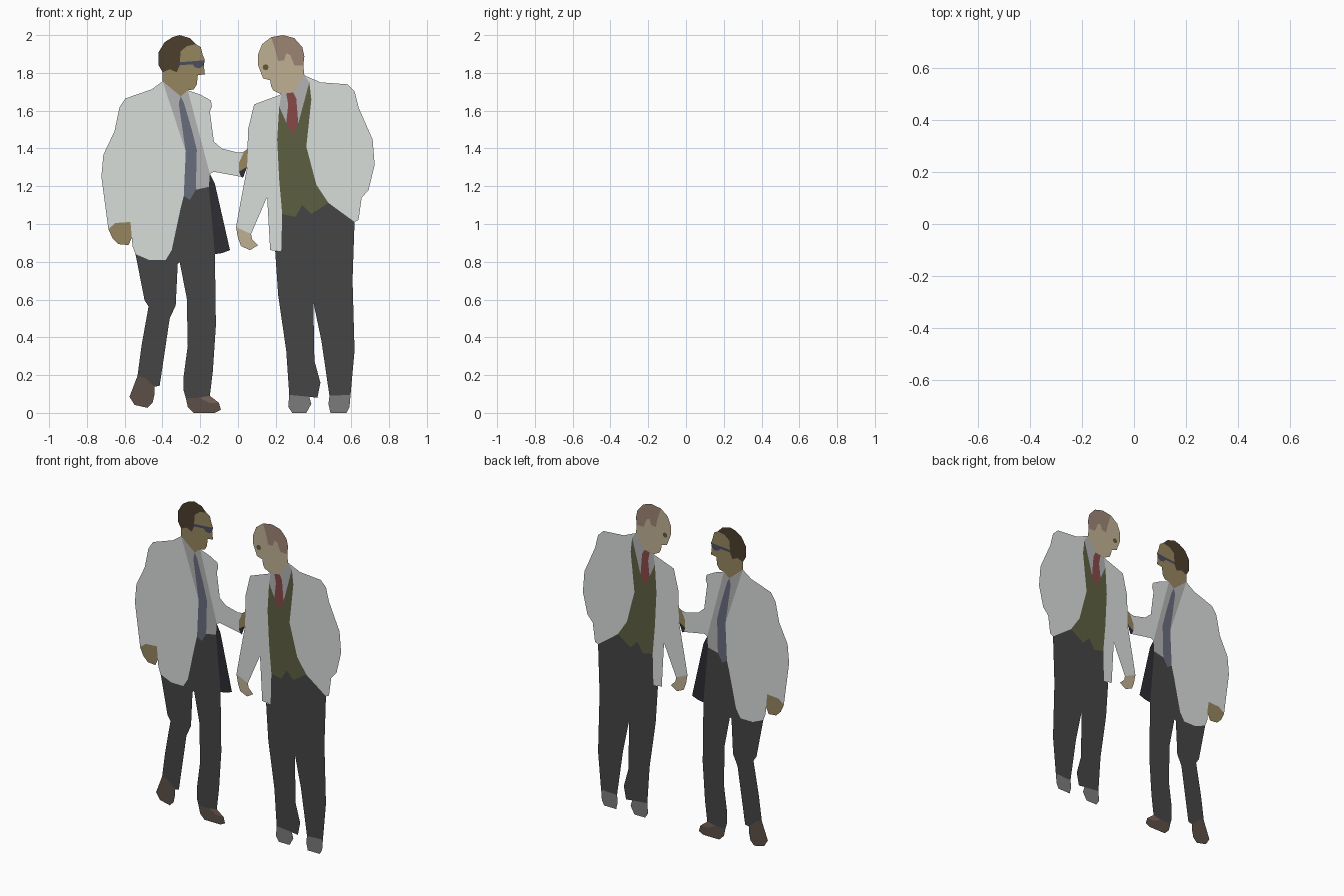
import bpy, bmesh, math

if "Cube" in bpy.data.objects:
    bpy.data.objects.remove(bpy.data.objects["Cube"])

UNIT = 2 / 376          # one drawing unit in model units
CX, BASE = 238, 412     # drawing centre line and ground line (drawing z runs down)
mats = {}


def material(name, hexcol):
    if name not in mats:
        m = bpy.data.materials.new(name)
        srgb = [int(hexcol[i:i + 2], 16) / 255 for i in (0, 2, 4)]
        m.diffuse_color = [((c + 0.055) / 1.055) ** 2.4 for c in srgb] + [1]
        m.use_nodes = True
        m.node_tree.nodes["Principled BSDF"].inputs["Base Color"].default_value = m.diffuse_color
        mats[name] = m
    return mats[name]


COLOURS = dict(coat="d8ddd9", trousers="454545", lining="2e2e34", shirt="b2b2b4",
               dark_skin="96865f", brown_hair="4c3f2c", glasses="4a4d5e", blue_tie="686d7c",
               brown_shoe="5c5047", shoe_top="7a6258", pale_skin="bfb092", grey_hair="9d8574",
               red_tie="874848", vest="5c5f40", grey_shoe="7b7b7b", eye="5c5a38")


def flat(name, colour, pts, y=0.0):
    """One flat cut-out panel facing -y."""
    bm = bmesh.new()
    f = bm.faces.new([bm.verts.new(((x - CX) * UNIT, y, (BASE - z) * UNIT)) for x, z in pts])
    f.normal_update()
    if f.normal.y > 0:
        f.normal_flip()
    bmesh.ops.triangulate(bm, faces=[f])
    me = bpy.data.meshes.new(name)
    bm.to_mesh(me)
    bm.free()
    me.materials.append(material(colour, COLOURS[colour]))
    ob = bpy.data.objects.new(name, me)
    bpy.context.collection.objects.link(ob)
    return ob


def rev(border):
    return border[::-1]


# ---- left figure: borders shared by neighbouring panels
hairline = [(196, 45), (187, 47), (181, 52), (180, 63)]
sideburn = [(180, 66), (177, 73), (170, 70), (163, 73)]
glasses_top = [(180, 63), (193, 62), (205, 61)]
glasses_low = [(204, 66), (200, 69), (195, 68), (193, 65), (180, 66)]
neck_l = [(163, 82), (181, 97), (188, 91)]
tie_left = [(181, 97), (179, 104), (186, 152), (184, 196)]
tie_right = [(181, 97), (184, 103), (192, 130), (197, 150), (196, 190)]
tie_tip = [(184, 196), (190, 200), (196, 190)]
coat_hem = [(184, 196), (181, 208), (172, 250), (166, 260), (150, 260), (136, 254)]
cuff_l = [(131, 222), (116, 223), (109, 229)]

# head
flat("left_hair", "brown_hair", [(163, 73), (159, 66), (159, 53), (165, 43), (173, 38), (180, 36),
                                 (190, 39)] + hairline + sideburn[:-1])
flat("left_upper_face", "dark_skin", hairline + glasses_top[1:] + [(203, 56), (201, 48)])
flat("left_glasses", "glasses", glasses_top + glasses_low)
flat("left_lower_face", "dark_skin", glasses_low + sideburn[1:] + neck_l
     + [(194, 90), (197, 85), (198, 76), (205, 75)])

# shirt and tie
flat("left_shirt_side", "shirt", [(163, 82)] + tie_left[:3])
flat("left_tie", "blue_tie", tie_left + tie_tip[1:-1] + rev(tie_right)[:-1])
flat("left_shirt_front", "shirt", tie_right + [(209, 187), (210, 174), (188, 91)])

# coat
flat("left_coat_front", "coat", [(163, 82), (152, 90), (126, 99), (120, 108), (115, 132), (104, 155),
                                 (102, 177)] + rev(cuff_l) + [(133, 246)] + rev(coat_hem)
     + [(186, 152)])
flat("left_coat_arm", "coat", [(188, 91), (200, 95), (211, 101), (212, 107), (210, 112), (214, 142),
                               (222, 149), (238, 153), (244, 152), (239, 163), (239, 172),
                               (241, 177), (214, 172), (210, 174)])
flat("left_coat_lining", "lining", [(210, 174), (215, 184), (230, 250), (222, 253), (215, 254),
                                    (209, 187)])

# hands
flat("left_hand_low", "dark_skin", cuff_l + [(113, 238), (119, 244), (129, 245), (133, 236)])
flat("left_hand_reaching", "dark_skin", [(244, 152), (248, 149), (247, 167), (239, 172), (239, 163)])
flat("left_cuff_shadow", "lining", [(239, 172), (247, 167), (243, 178), (241, 177)])

# trousers and shoes
flat("left_trousers", "trousers", rev(coat_hem)[:-1] + tie_tip + [
    (209, 187), (215, 254), (216, 325), (213, 370), (210, 395), (199, 397), (186, 397), (184, 390),
    (184, 375), (188, 345), (187, 298), (180, 262), (178, 264), (176, 305), (170, 318), (166, 345),
    (160, 385), (155, 386), (145, 377), (138, 375), (142, 345), (149, 306), (145, 300)])
flat("left_shoe_back", "brown_shoe", [(138, 375), (145, 377), (155, 386), (155, 393), (153, 402),
                                      (148, 407), (135, 404), (130, 396)])
flat("left_shoe_front", "brown_shoe", [(186, 397), (199, 397), (210, 402), (219, 402), (221, 409),
                                       (215, 412), (194, 412), (188, 406)])
flat("left_shoe_upper", "shoe_top", [(199, 397), (210, 395), (219, 402), (210, 402)])

# ---- right figure: shared borders
hair_edge = [(271, 38), (275, 50), (278, 62), (284, 61), (286, 54), (290, 56), (294, 66), (303, 66)]
neck_r = [(304, 76), (293, 93), (286, 94), (281, 95)]
vest_left = [(279, 107), (277, 140), (279, 180), (282, 214)]
vest_right = [(309, 83), (311, 100), (306, 147), (316, 185), (328, 203)]
vest_hem = [(282, 214), (295, 217), (302, 205), (311, 214), (328, 203)]
knot_l = [(286, 94), (288, 105), (286, 123)]
knot_r = [(293, 93), (296, 99), (298, 124)]
cuff_r = [(236, 227), (251, 234)]

# head
flat("right_hair", "grey_hair", rev(hair_edge) + [(283, 36), (294, 39), (302, 48), (304, 57)])
flat("right_face", "pale_skin", hair_edge + neck_r + [(273, 91), (271, 87), (270, 81), (263, 79),
                                                       (258, 66), (258, 55), (262, 45)])
eye = [(265.5 + 3 * math.cos(a * math.tau / 8), 68 + 3 * math.sin(a * math.tau / 8)) for a in range(8)]
for side, y in (("front", -0.002), ("back", 0.002)):
    flat("right_eye_" + side, "eye", eye, y)

# shirt, tie and vest
flat("right_shirt_side", "shirt", [(281, 95)] + knot_l + [(279, 107)])
flat("right_tie", "red_tie", knot_l + [(292, 135)] + rev(knot_r))
flat("right_shirt_front", "shirt", knot_r + [(309, 83), (304, 76)])
flat("right_vest", "vest", vest_left + vest_hem[1:-1] + rev(vest_right)
     + [(298, 124), (292, 135), (286, 123)])

# coat halves and hand
flat("right_coat_arm", "coat", [(281, 95), (254, 105), (248, 130), (247, 168), (240, 205)] + cuff_r
     + [(267, 197), (270, 250), (281, 251)] + rev(vest_left))
flat("right_coat_front", "coat", [(304, 76), (320, 83), (347, 85), (354, 92), (358, 108), (372, 140),
                                  (374, 165), (368, 190), (361, 198), (358, 220), (354, 222)]
     + rev(vest_right))
flat("right_hand", "pale_skin", cuff_r + [(252, 239), (258, 245), (250, 250), (241, 246), (238, 238)])

# trousers and shoes
flat("right_trousers", "trousers", [(275, 251), (281, 251)] + vest_hem + [
    (354, 222), (352, 280), (354, 350), (350, 394), (329, 395), (321, 340), (313, 302), (314, 360),
    (320, 382), (317, 397), (309, 396), (289, 394), (286, 350), (278, 295)])
flat("right_shoe_back", "grey_shoe", [(289, 394), (309, 396), (311, 403), (306, 412), (292, 412),
                                      (288, 406)])
flat("right_shoe_front", "grey_shoe", [(329, 395), (350, 394), (349, 406), (346, 412), (330, 412),
                                       (328, 403)])
